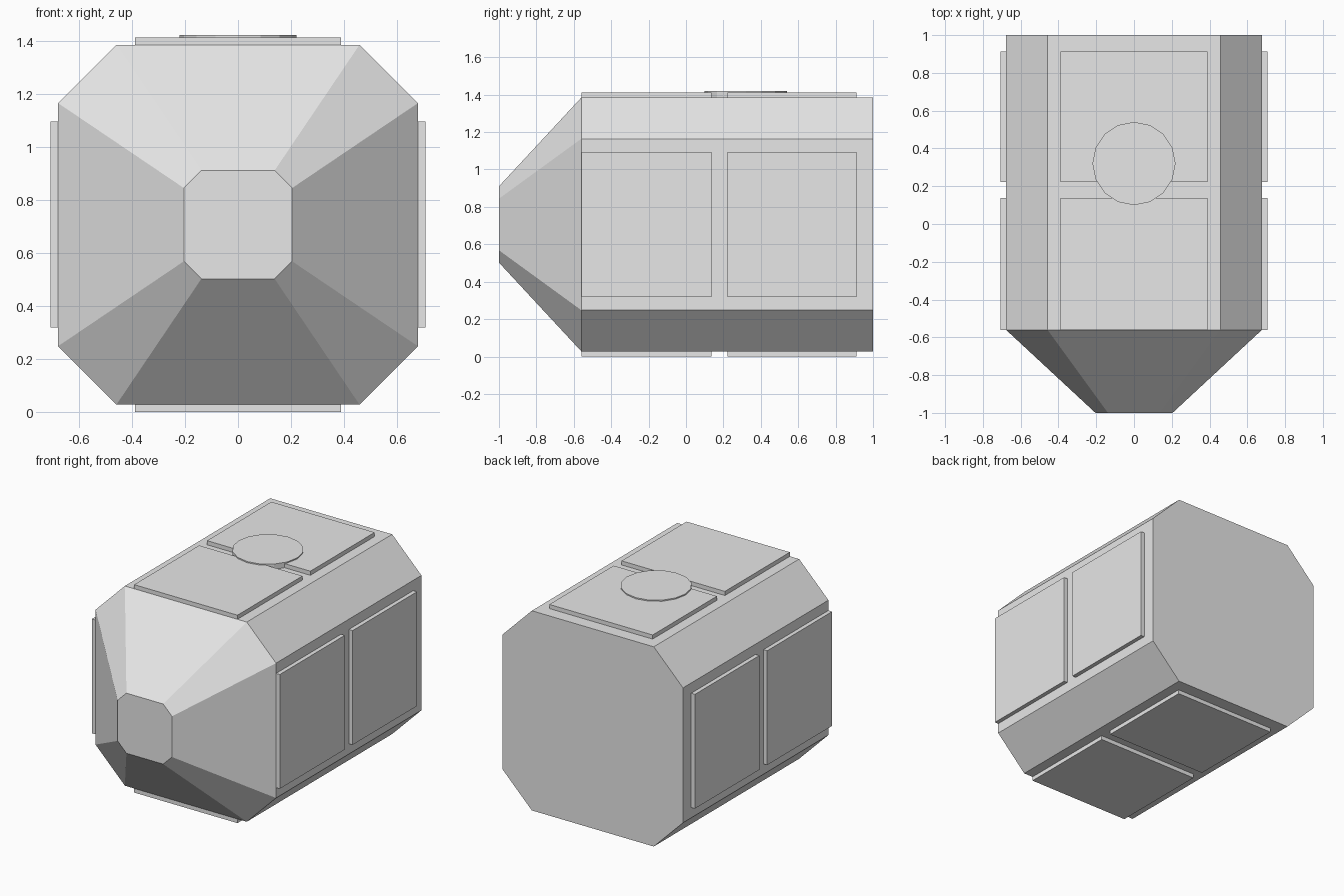
import bpy, bmesh, math
from mathutils import Matrix, Vector

if "Cube" in bpy.data.objects:
    bpy.data.objects.remove(bpy.data.objects["Cube"])

CZ = 0.706          # height of the long axis
grey = bpy.data.materials.new("plain_grey")
grey.diffuse_color = (0.8, 0.8, 0.8, 1)
grey.use_nodes = True
grey.node_tree.nodes["Principled BSDF"].inputs["Base Color"].default_value = grey.diffuse_color


def finish(bm, name):
    bmesh.ops.recalc_face_normals(bm, faces=bm.faces)
    mesh = bpy.data.meshes.new(name)
    bm.to_mesh(mesh)
    bm.free()
    mesh.materials.append(grey)
    obj = bpy.data.objects.new(name, mesh)
    bpy.context.collection.objects.link(obj)
    return obj


def octagon(bm, y, half, flat):
    """Ring of a square with cut corners, facing along y."""
    pts = []
    for k in range(4):
        turn = Matrix.Rotation(k * math.pi / 2, 3, 'Y')
        for x in (-flat, flat):
            pts.append(turn @ Vector((x, 0, half)))
    return [bm.verts.new((p.x, y, p.z + CZ)) for p in pts]


# Hull: straight octagonal body with a tapered nose
bm = bmesh.new()
rings = [octagon(bm, -1.0, 0.204, 0.138),
         octagon(bm, -0.56, 0.678, 0.458),
         octagon(bm, 1.0, 0.678, 0.458)]
for a, b in zip(rings, rings[1:]):
    for i in range(8):
        j = (i + 1) % 8
        bm.faces.new((a[i], a[j], b[j], b[i]))
bm.faces.new(rings[0])
bm.faces.new(rings[-1])
finish(bm, "hull")

# Raised panels: a front and a rear one on each of the four main sides
for k, side in enumerate(("top", "right", "bottom", "left")):
    turn = Matrix.Translation((0, 0, CZ)) @ Matrix.Rotation(k * math.pi / 2, 4, 'Y')
    for place, y0, y1 in (("front", -0.56, 0.137), ("rear", 0.222, 0.912)):
        z0, z1 = 0.668, 0.706
        bm = bmesh.new()
        box = (Matrix.Translation((0, (y0 + y1) / 2, (z0 + z1) / 2))
               @ Matrix.Diagonal((0.776, y1 - y0, z1 - z0, 1)))
        bmesh.ops.create_cube(bm, size=1, matrix=turn @ box)
        finish(bm, f"{side}_{place}_panel")

# Round hatch on the roof, bridging the gap between the panels
bm = bmesh.new()
bmesh.ops.create_cone(bm, cap_ends=True, segments=16, radius1=0.22, radius2=0.22,
                      depth=0.045, matrix=Matrix.Translation((0, 0.32, 1.3975)))
finish(bm, "roof_hatch")
